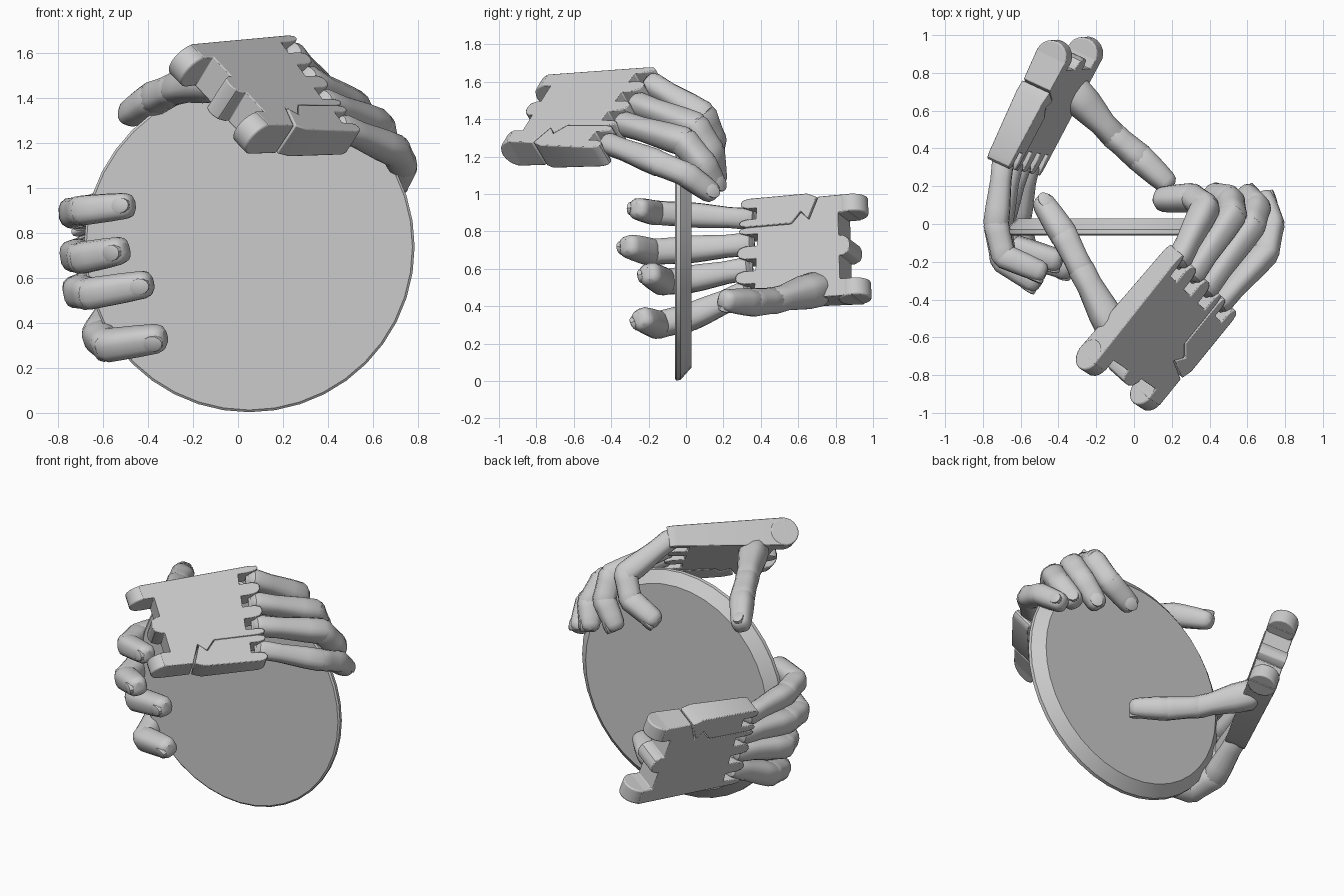
import bpy, bmesh, math
from mathutils import Vector as V

if "Cube" in bpy.data.objects:
    bpy.data.objects.remove(bpy.data.objects["Cube"])

def finish(name, bm, bevel=0.0, angle=35):
    bmesh.ops.recalc_face_normals(bm, faces=bm.faces)
    me = bpy.data.meshes.new(name)
    bm.to_mesh(me)
    bm.free()
    ob = bpy.data.objects.new(name, me)
    bpy.context.collection.objects.link(ob)
    if bevel:
        m = ob.modifiers.new("soft_edges", 'BEVEL')
        m.width, m.segments, m.limit_method = bevel, 2, 'ANGLE'
        m.angle_limit = math.radians(40)
    bpy.ops.object.select_all(action='DESELECT')
    bpy.context.view_layer.objects.active = ob
    ob.select_set(True)
    bpy.ops.object.shade_smooth_by_angle(angle=math.radians(angle))
    return ob

def loft(bm, rings):
    rows = [[bm.verts.new(p) for p in r] for r in rings]
    n = len(rows[0])
    for a, b in zip(rows, rows[1:]):
        for i in range(n):
            bm.faces.new((a[i], a[(i + 1) % n], b[(i + 1) % n], b[i]))
    bm.faces.new(rows[0][::-1])
    bm.faces.new(rows[-1])

# Disc with its rim sloping in towards the back
def disc():
    bm = bmesh.new()
    prof = [(0.725, -0.06), (0.735, -0.052), (0.733, -0.03), (0.665, 0.03)]
    loft(bm, [[V((0.05 + r * math.cos(k * math.tau / 40), y, 0.738 + r * math.sin(k * math.tau / 40)))
               for k in range(40)] for r, y in prof])
    finish("disc", bm)

# One finger bone: rounded-square section, swollen ends, rounded caps
def bone(bm, a, b, ra, rb, dorsal, tip=False):
    d = (b - a).normalized()
    up = (dorsal - d * dorsal.dot(d)).normalized()
    side = d.cross(up)
    L = (b - a).length
    st = [(-0.75 * ra, 0.4 * ra), (-0.5 * ra, 0.8 * ra), (0, ra), (0.3 * L, 0.97 * ra)]
    if tip:
        st += [(0.65 * L, (ra + rb) / 2), (L, rb), (L + 0.4 * rb, 0.85 * rb), (L + 0.65 * rb, 0.5 * rb)]
    else:
        st += [(0.75 * L, 0.97 * rb), (L, rb), (L + 0.4 * rb, 0.85 * rb), (L + 0.7 * rb, 0.4 * rb)]
    f = lambda x: math.copysign(abs(x) ** 0.75, x)
    rings = []
    for s, r in st:
        rings.append([a + d * s + side * (f(math.cos(k * math.tau / 14)) * r)
                      + up * (f(math.sin(k * math.tau / 14)) * r) for k in range(14)])
    loft(bm, rings)
    return d, up, side

# Finger or thumb along joint points, ending in a nail
def digit(name, pts, radii):
    p = [V(q) for q in pts]
    dorsal = p[1] * 0.5 + p[2] * 0.5 - (p[0] + p[-1]) / 2
    bm = bmesh.new()
    n = len(p) - 1
    for i in range(n):
        d, up, side = bone(bm, p[i], p[i + 1], radii[i], radii[i + 1], dorsal, i == n - 1)
    finish(name, bm)
    bm = bmesh.new()
    r = radii[-1]
    rings = []
    for h, k in ((0.6, 1), (0.98, 1), (1.05, 0.8)):
        rings.append([p[-1] + d * (-0.1 * r + 0.75 * r * k * math.sin(t * math.tau / 12))
                      + side * (0.6 * r * k * math.cos(t * math.tau / 12)) + up * (r * h)
                      for t in range(12)])
    loft(bm, rings)
    finish(name + "_nail", bm)

# Point at (u, v) between the four palm corners
def at(c, u, v):
    return c[0] * (1 - u) * (1 - v) + c[1] * (1 - u) * v + c[2] * u * (1 - v) + c[3] * u * v

def inward(c, sign):
    return (c[2] - c[0]).cross(c[1] - c[0]).normalized() * sign

# Flat plate cut to a (u, v) outline, thicker towards the wrist
def plate(name, outline, c, sign, extra=0.0):
    n = inward(c, sign)
    bm = bmesh.new()
    loft(bm, [[at(c, u, v) - n * (0.063 + extra) for u, v in outline],
              [at(c, u, v) + n * (0.115 - 0.05 * u + extra) for u, v in outline]])
    finish(name, bm, 0.012)

# Round barrel across the palm
def barrel(name, c, u, v0, v1, r, shift=V((0, 0, 0))):
    a, b = at(c, u, v0) + shift, at(c, u, v1) + shift
    d = (b - a).normalized()
    x = c[2] - c[0]
    x = (x - d * x.dot(d)).normalized()
    y = d.cross(x)
    bm = bmesh.new()
    loft(bm, [[p + (x * math.cos(k * math.tau / 20) + y * math.sin(k * math.tau / 20)) * r
               for k in range(20)] for p in (a, b)])
    finish(name, bm, 0.008)

# Rounded lug reaching to u, s = +1 at knuckles and -1 at wrist
def lobe(u, v0, v1, s):
    w = v1 - v0
    return [(u - s * 0.06, v0), (u - s * 0.015, v0 + w * 0.15), (u, v0 + w * 0.38),
            (u, v1 - w * 0.38), (u - s * 0.015, v1 - w * 0.15), (u - s * 0.06, v1)]

FV = (0.12, 0.37, 0.62, 0.88)

def hand(name, sign, corners, fingers, thumb, thumb_r):
    c = [V(q) for q in corners]
    # main palm: wrist recesses, knuckle slots, and a step for the little-finger plate
    out = []
    ends = [(0.0, 0.07), (0.18, 0.31), (0.43, 0.56), (0.68, 0.75)]
    for i, (a, b) in enumerate(ends):
        if i:
            out.append((0.84, a))
        out += lobe(1.0, a, b, 1)
        if i < 3:
            out.append((0.84, b))
    out += [(0.55, 0.75), (0.47, 0.86), (0.40, 0.78), (0.32, 1.0)]
    wrist = [(0.06, 0.0), (0.06, 0.17), (0.15, 0.17), (0.15, 0.40)] + lobe(0.06, 0.40, 0.60, -1)
    wrist += [(0.15, 0.60), (0.15, 0.83), (0.06, 0.83), (0.06, 1.0)]
    plate(name + "_palm", out + wrist[::-1], c, sign)
    # round lugs at the wrist
    lug_shift = inward(c, sign) * 0.025
    barrel(name + "_wrist_lug_a", c, 0.08, 0.0, 0.17, 0.088, lug_shift)
    barrel(name + "_wrist_lug_b", c, 0.08, 0.83, 1.0, 0.088, lug_shift)
    # separate plate carrying the little finger
    little = ([(0.335, 1.0), (0.41, 0.79), (0.473, 0.87), (0.555, 0.753)]
              + lobe(1.0, 0.753, 0.83, 1) + [(0.86, 0.83), (0.86, 0.94)]
              + lobe(1.0, 0.94, 1.04, 1) + [(0.42, 1.04)])
    plate(name + "_little_finger_plate", little, c, sign, 0.003)
    # hinge pin along the knuckles
    barrel(name + "_knuckle_pin", c, 0.94, 0.04, 0.96, 0.022)
    for f, v, label in zip(fingers, FV, ("index", "middle", "ring", "little")):
        r = 0.068 if label == "little" else 0.073
        digit(f"{name}_{label}_finger", [at(c, 0.98, v)] + f, (r * 0.85, r, r * 0.98, r * 0.85))
    digit(name + "_thumb", thumb, thumb_r)

disc()

# Upper hand reaching over the rim from the front
hand("upper_hand", 1,
     [(-0.27, -0.75, 1.59), (0.08, -0.965, 1.235), (0.22, -0.13, 1.635), (0.51, -0.435, 1.215)],
     [[(0.38, 0.09, 1.42), (0.31, 0.14, 1.29), (0.15, 0.13, 1.20)],
      [(0.52, 0.05, 1.36), (0.51, 0.13, 1.23), (0.42, 0.15, 1.10)],
      [(0.62, -0.01, 1.28), (0.65, 0.09, 1.16), (0.60, 0.15, 1.05)],
      [(0.70, -0.15, 1.165), (0.73, 0.00, 1.105), (0.69, 0.13, 1.01)]],
     [(-0.11, -0.56, 1.47), (-0.28, -0.24, 1.44), (-0.37, -0.06, 1.40), (-0.48, 0.11, 1.33)],
     (0.085, 0.068, 0.072, 0.058))

# Lower hand holding the side of the disc from behind
hand("lower_hand", -1,
     [(-0.24, 0.97, 0.43), (-0.44, 0.945, 0.97), (-0.55, 0.28, 0.40), (-0.72, 0.32, 0.93)],
     [[(-0.62, 0.02, 0.34), (-0.58, -0.15, 0.30), (-0.36, -0.23, 0.33)],
      [(-0.71, 0.00, 0.54), (-0.66, -0.12, 0.53), (-0.42, -0.19, 0.57)],
      [(-0.72, -0.02, 0.70), (-0.69, -0.19, 0.69), (-0.53, -0.30, 0.72)],
      [(-0.73, 0.00, 0.89), (-0.69, -0.17, 0.90), (-0.50, -0.25, 0.92)]],
     [(-0.32, 0.70, 0.49), (-0.11, 0.47, 0.43), (0.03, 0.35, 0.42), (0.17, 0.22, 0.43)],
     (0.09, 0.068, 0.072, 0.058))
